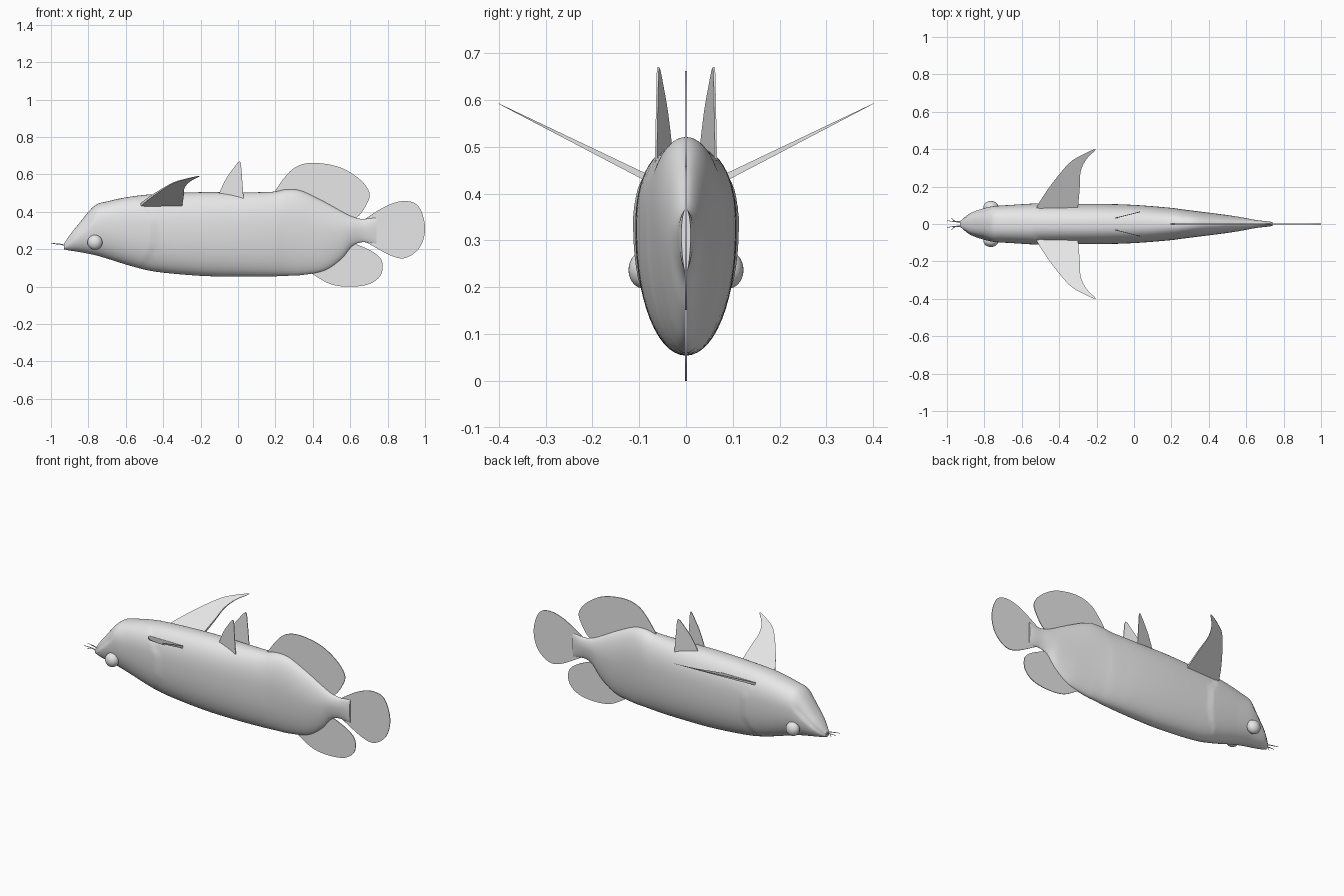
import bpy, bmesh, math
from mathutils import Vector

cube = bpy.data.objects.get("Cube")
if cube:
    bpy.data.objects.remove(cube, do_unlink=True)

grey = bpy.data.materials.new("plain grey")
grey.use_nodes = True
grey.diffuse_color = (0.8, 0.8, 0.8, 1)
grey.node_tree.nodes["Principled BSDF"].inputs["Base Color"].default_value = (0.8, 0.8, 0.8, 1)


def finish(bm, name, angle=35):
    bmesh.ops.recalc_face_normals(bm, faces=bm.faces)
    mesh = bpy.data.meshes.new(name)
    bm.to_mesh(mesh)
    bm.free()
    ob = bpy.data.objects.new(name, mesh)
    bpy.context.collection.objects.link(ob)
    mesh.materials.append(grey)
    bpy.ops.object.select_all(action='DESELECT')
    ob.select_set(True)
    bpy.context.view_layer.objects.active = ob
    bpy.ops.object.shade_smooth_by_angle(angle=math.radians(angle))
    return ob


def spline(points, steps):
    """Smooth open path through the points."""
    pts = [Vector(p) for p in points]
    pts = [2 * pts[0] - pts[1]] + pts + [2 * pts[-1] - pts[-2]]
    out = []
    for a, b, c, d in zip(pts, pts[1:], pts[2:], pts[3:]):
        for i in range(steps):
            t = i / steps
            out.append(0.5 * (2 * b + (c - a) * t + (2 * a - 5 * b + 4 * c - d) * t * t
                              + (3 * b - a - 3 * c + d) * t ** 3))
    return out + [pts[-2]]


# Body: stations of (x, top, bottom, half width)
stations = [
    (-.93, .23, .20, .018), (-.90, .275, .193, .042), (-.86, .325, .187, .065),
    (-.77, .43, .17, .092), (-.69, .458, .147, .1), (-.57, .482, .11, .105),
    (-.44, .495, .08, .107), (-.2, .505, .058, .108), (0, .504, .054, .102),
    (.18, .507, .055, .088), (.26, .52, .058, .078), (.34, .512, .062, .068),
    (.46, .455, .085, .053), (.55, .405, .145, .04), (.61, .375, .215, .029),
    (.66, .362, .237, .02), (.71, .366, .233, .015), (.74, .368, .228, .01)]
SIDES = 56


def section_point(x, top, bot, half, angle):
    c, s = math.cos(angle), math.sin(angle)
    rear = min(max((x - .1) / .4, 0), 1)
    n = (2.35 if s > 0 else 2.1) - .4 * rear
    mid = bot + .6 * (top - bot)
    y = math.copysign(abs(c) ** (2 / n), c) * half
    z = mid + math.copysign(abs(s) ** (2 / n), s) * ((top - mid) if s > 0 else (mid - bot))
    # Gill cover swells up to its curved rear edge
    edge = -.445 - 2.5 * (z - .28) ** 2
    if edge - .2 < x < edge:
        y *= 1 + .06 * (x - edge + .2) / .2
    # Mouth lies behind a slanted lip line
    lip = .2 + .94 * (x + .93)
    if x < -.755 and z > lip:
        y *= 1 - .13 * min((z - lip) / .012, 1) * min((-.755 - x) / .05, 1)
    return x, y, z


bm = bmesh.new()
rings = []
for st in spline(stations, 9):
    rings.append([bm.verts.new(section_point(*st, 2 * math.pi * i / SIDES)) for i in range(SIDES)])
for r, q in zip(rings, rings[1:]):
    for i in range(SIDES):
        j = (i + 1) % SIDES
        bm.faces.new((r[i], r[j], q[j], q[i]))
bm.faces.new(rings[0])
bm.faces.new(rings[-1])
finish(bm, "body", 50)


def fin(name, outline, place, steps=6):
    """Thin closed blade; place maps an outline point and a side (+1 or -1) to 3D."""
    path = spline(outline, steps)
    bm = bmesh.new()
    a, b = ([bm.verts.new(place(p[0], p[1], side)) for p in path] for side in (1, -1))
    bm.faces.new(a)
    bm.faces.new(b[::-1])
    for i in range(len(path)):
        j = (i + 1) % len(path)
        bm.faces.new((a[i], b[i], b[j], a[j]))
    bmesh.ops.triangulate(bm, faces=[f for f in bm.faces if len(f.verts) > 4])
    return finish(bm, name)


# Fins in the middle plane
def upright(x, z, side):
    return x, side * .002, z


fin("upper_rear_fin", [(.19, .5), (.25, .585), (.315, .643), (.41, .662), (.545, .638),
                       (.65, .575), (.702, .505), (.69, .445), (.635, .37), (.56, .36)], upright)
fin("tail_fin", [(.66, .35), (.79, .43), (.89, .458), (.965, .43), (1, .32),
                 (.975, .215), (.9, .155), (.82, .165), (.69, .235)], upright)
fin("lower_rear_fin", [(.38, .08), (.49, .015), (.6, 0), (.705, .015), (.765, .065),
                       (.77, .135), (.73, .18), (.65, .22), (.56, .25)], upright)

# Paired fins, eyes, lips and barbels
for side_name, s in (("left", 1), ("right", -1)):
    def swept(x, y, side):
        thick = .008 * max(0, 1 - (y - .07) / .33) + .0005
        return x, s * y, .437 + .5 * (y - .09) + side * thick

    fin(side_name + "_side_fin",
        [(-.52, .07), (-.515, .1), (-.45, .2), (-.355, .317), (-.29, .363), (-.205, .4),
         (-.255, .345), (-.285, .28), (-.29, .195), (-.30, .08)], swept)

    def splayed(x, z, side):
        return x, s * (.033 + .25 * (x + .095) + side * .002), z

    fin(side_name + "_small_fin",
        [(-.1, .47), (-.1, .5), (-.065, .575), (-.03, .625), (.01, .67), (.02, .6), (.03, .47)],
        splayed, 3)

    bm = bmesh.new()
    bmesh.ops.create_uvsphere(bm, u_segments=32, v_segments=16, radius=.04)
    for v in bm.verts:
        v.co = (v.co.x - .765, s * .09 + v.co.y * .82, v.co.z + .237)
    finish(bm, side_name + "_eye", 60)

    # Barbels at the snout
    for k, tip in enumerate(((-1, .018, .232), (-.975, .03, .222))):
        path = spline([(-.91, s * .015, .215), (-.95, s * .012, .227), (tip[0], s * tip[1], tip[2])], 6)
        cu = bpy.data.curves.new(side_name + "_barbel", 'CURVE')
        cu.dimensions = '3D'
        cu.bevel_depth = .004
        cu.bevel_resolution = 2
        cu.use_fill_caps = True
        sp = cu.splines.new('POLY')
        sp.points.add(len(path) - 1)
        for i, (pt, p) in enumerate(zip(sp.points, path)):
            pt.co = (*p, 1)
            pt.radius = 1 - .75 * i / len(path)
        cu.materials.append(grey)
        ob = bpy.data.objects.new(f"{side_name}_barbel_{k + 1}", cu)
        bpy.context.collection.objects.link(ob)
